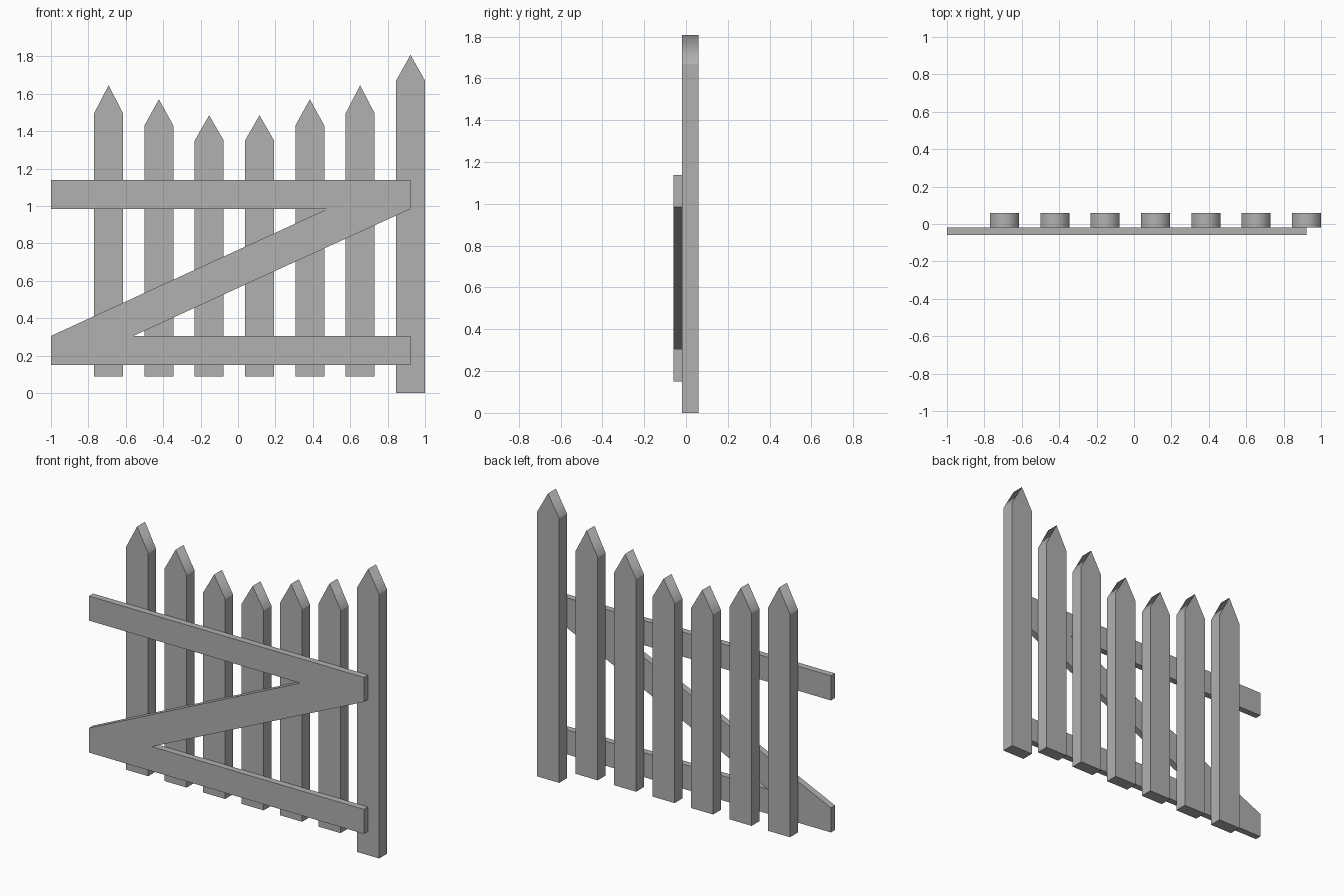
import bpy, bmesh

if "Cube" in bpy.data.objects:
    bpy.data.objects.remove(bpy.data.objects["Cube"])

# Dark grey painted wood
wood = bpy.data.materials.new("grey_wood")
wood.diffuse_color = (0.44, 0.44, 0.44, 1)
wood.use_nodes = True
wood.node_tree.nodes["Principled BSDF"].inputs["Base Color"].default_value = wood.diffuse_color


def slab(name, outline, y0, y1):
    """Extrude an (x, z) outline from y0 (front) to y1 (back)."""
    bm = bmesh.new()
    face = bm.faces.new([bm.verts.new((x, y0, z)) for x, z in outline])
    ext = bmesh.ops.extrude_face_region(bm, geom=[face], use_keep_orig=True)
    verts = [g for g in ext["geom"] if isinstance(g, bmesh.types.BMVert)]
    bmesh.ops.translate(bm, verts=verts, vec=(0, y1 - y0, 0))
    bmesh.ops.recalc_face_normals(bm, faces=bm.faces)
    mesh = bpy.data.meshes.new(name)
    bm.to_mesh(mesh)
    bm.free()
    mesh.materials.append(wood)
    obj = bpy.data.objects.new(name, mesh)
    bpy.context.collection.objects.link(obj)
    return obj


def picket(name, x, bottom, shoulder, tip):
    """Pointed board; only the ridge between the two tip slopes is smooth."""
    h = 0.0775
    mesh = slab(name, [(x - h, bottom), (x + h, bottom), (x + h, shoulder),
                       (x, tip), (x - h, shoulder)], -0.019, 0.06).data
    mesh.shade_smooth()
    for edge in mesh.edges:
        on_ridge = all(mesh.vertices[v].co.z > tip - 0.001 for v in edge.vertices)
        edge.use_edge_sharp = not on_ridge


# Six gate pickets dipping towards the middle
heights = [(1.495, 1.645), (1.43, 1.57), (1.35, 1.485)]
for i, (shoulder, tip) in enumerate(heights + heights[::-1]):
    picket(f"picket_{i + 1}", -0.692 + 0.269 * i, 0.088, shoulder, tip)

# Taller end post reaching the ground
picket("end_post", 0.9225, 0.0, 1.67, 1.808)

# Two rails joined by the diagonal brace as one flush Z
slab("z_frame", [(-1, 0.15), (0.922, 0.15), (0.922, 0.305), (-0.56, 0.305),
                 (0.922, 0.984), (0.922, 1.139), (-1, 1.139), (-1, 0.984),
                 (0.477, 0.984), (-1, 0.305)], -0.06, -0.019)
